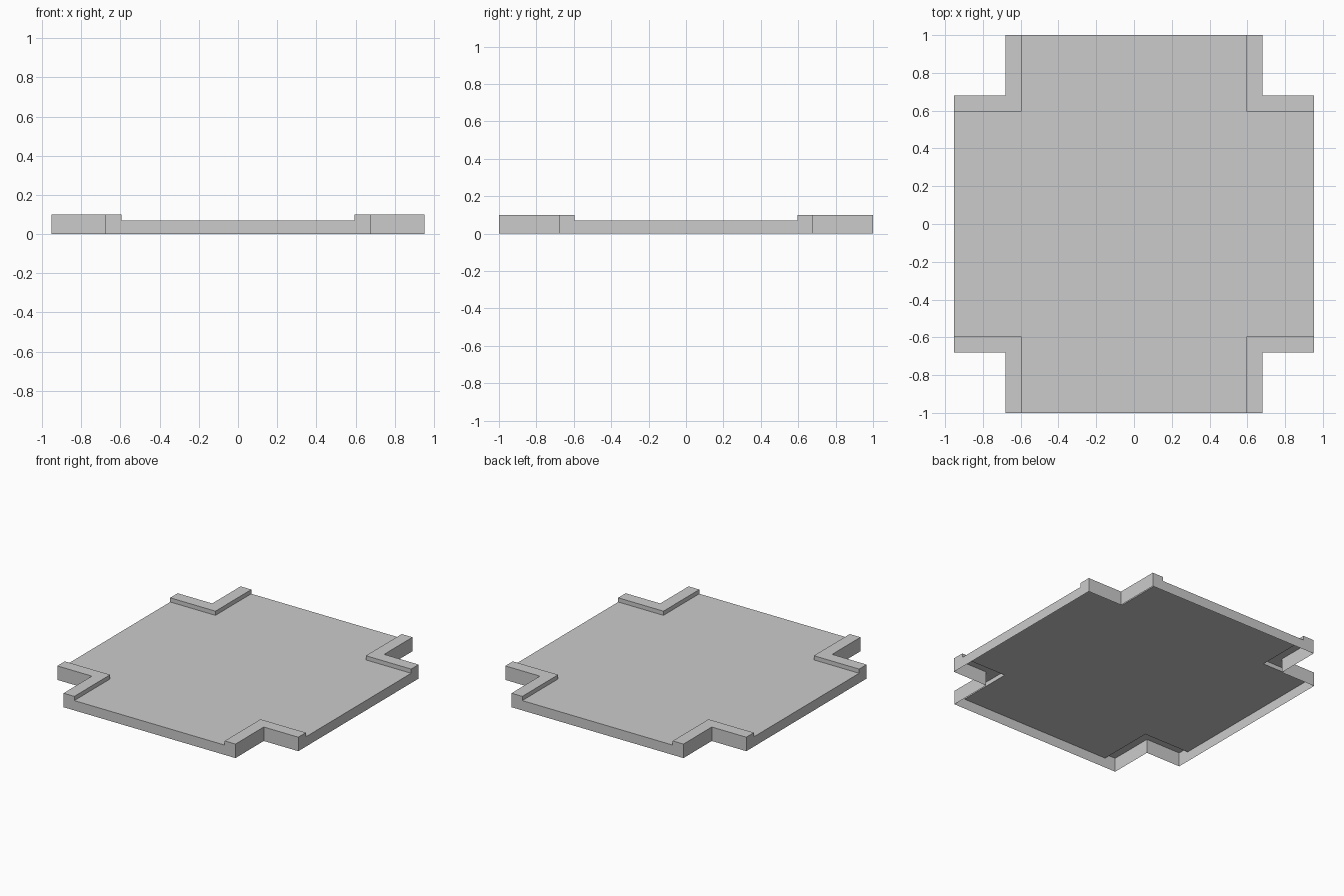
import bpy

if "Cube" in bpy.data.objects:
    bpy.data.objects.remove(bpy.data.objects["Cube"])

HALF_X, HALF_Y = 0.953, 1.0   # arm ends
NOTCH, INNER = 0.68, 0.595    # outer and inner edge of the corner rims
FLOOR_Z, RIM_Z = 0.07, 0.10


def shell(name, outline, top, wall_bottoms):
    """Open-bottomed shell: flat top plus a wall below each edge (None = no wall)."""
    verts = [(x, y, top) for x, y in outline]
    faces = [list(range(len(outline)))]
    for i, bottom in enumerate(wall_bottoms):
        if bottom is None:
            continue
        j = (i + 1) % len(outline)
        k = len(verts)
        verts += [(*outline[i], bottom), (*outline[j], bottom)]
        faces.append([k, k + 1, j, i])
    mesh = bpy.data.meshes.new(name)
    mesh.from_pydata(verts, [], faces)
    mesh.update()
    obj = bpy.data.objects.new(name, mesh)
    bpy.context.collection.objects.link(obj)
    return obj


# Cross-shaped floor panel with a skirt along each of the four arm ends
X, Y, I = HALF_X, HALF_Y, INNER
cross = [(-I, -Y), (I, -Y), (I, -I), (X, -I), (X, I), (I, I),
         (I, Y), (-I, Y), (-I, I), (-X, I), (-X, -I), (-I, -I)]
shell("floor_panel", cross, FLOOR_Z, [0, None, None] * 4)

# Raised L-shaped rim around one notch, mirrored to all four corners
ell = [(I, Y), (I, I), (X, I), (X, NOTCH), (NOTCH, NOTCH), (NOTCH, Y)]
rim = shell("corner_rims", ell, RIM_Z, [FLOOR_Z, FLOOR_Z, 0, 0, 0, 0])
mirror = rim.modifiers.new("mirror_corners", 'MIRROR')
mirror.use_axis = (True, True, False)
